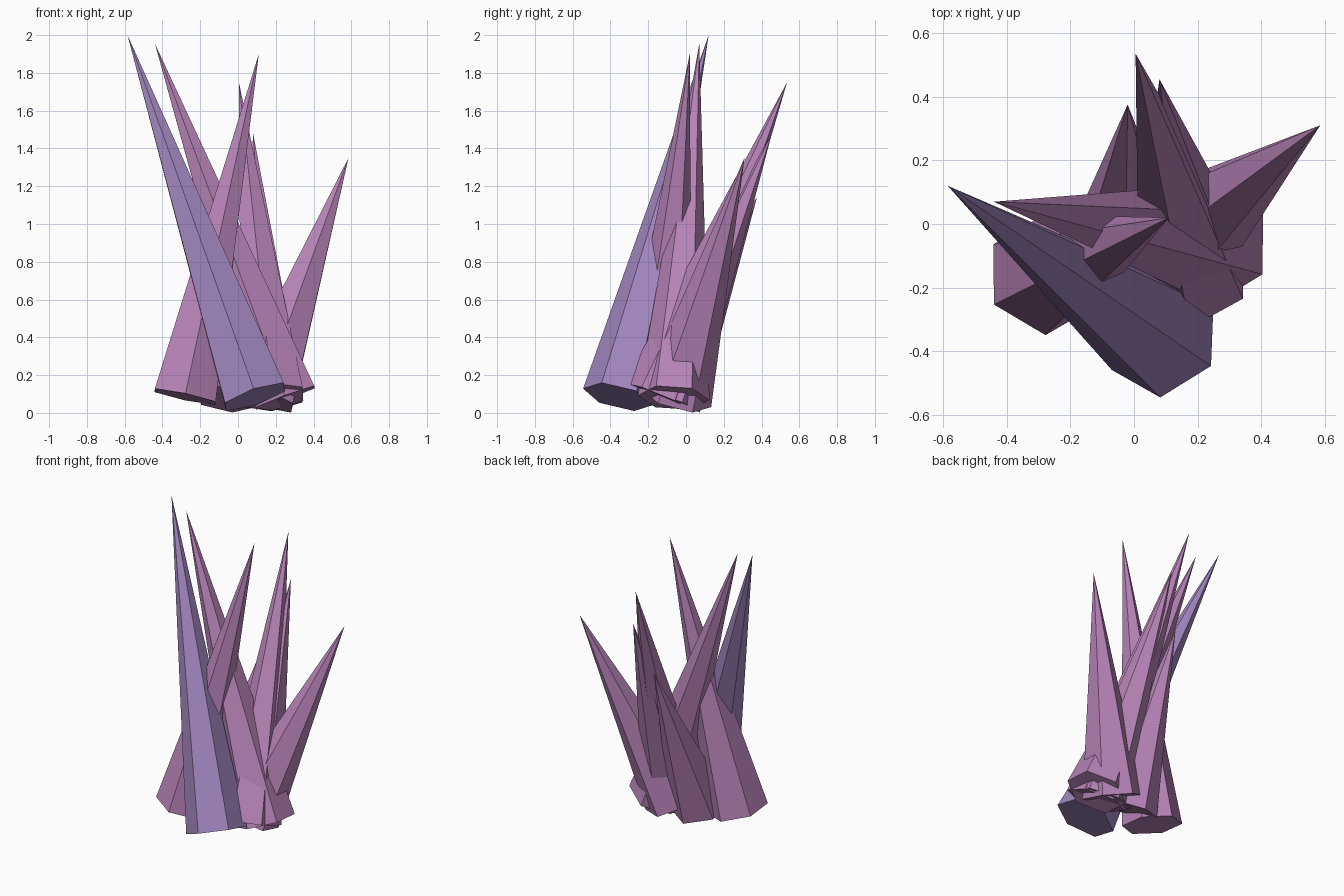
import bpy
from mathutils import Vector

if "Cube" in bpy.data.objects:
    bpy.data.objects.remove(bpy.data.objects["Cube"])


def material(name, color):
    m = bpy.data.materials.new(name)
    m.diffuse_color = (*color, 1)
    m.use_nodes = True
    m.node_tree.nodes["Principled BSDF"].inputs["Base Color"].default_value = m.diffuse_color
    return m


pink = material("pink_crystal", (0.48, 0.23, 0.48))
lavender = material("lavender_crystal", (0.36, 0.24, 0.52))


def crystal(name, base, tip, mat, radius=0.19):
    """Six-sided spike from the base centre to the tip."""
    base, tip = Vector(base), Vector(tip)
    axis = tip - base
    bpy.ops.mesh.primitive_cone_add(vertices=6, radius1=radius, radius2=0,
                                    depth=axis.length, location=(base + tip) / 2)
    ob = bpy.context.object
    ob.name = name
    ob.rotation_mode = 'QUATERNION'
    ob.rotation_quaternion = Vector((0, 0, 1)).rotation_difference(axis)
    ob.data.materials.append(mat)


# Tall lavender spike in front
crystal("front_spike", (0.09, -0.36, 0.085), (-0.585, 0.12, 2.0), lavender)

# Pink spikes fanning out behind it
for name, base, tip in [
    ("tall_left_leaning_spike", (0.25, -0.065, 0.08), (-0.44, 0.07, 1.955)),
    ("left_spike", (-0.28, -0.16, 0.085), (0.11, 0.02, 1.90)),
    ("tall_back_spike", (0.18, -0.15, 0.085), (0.005, 0.535, 1.75)),
    ("middle_back_spike", (0.175, -0.11, 0.08), (0.08, 0.455, 1.48)),
    ("right_spike", (0.13, -0.05, 0.08), (0.585, 0.31, 1.35)),
    ("short_back_spike", (-0.03, -0.10, 0.08), (-0.02, 0.375, 1.14)),
]:
    crystal(name, base, tip, pink)
